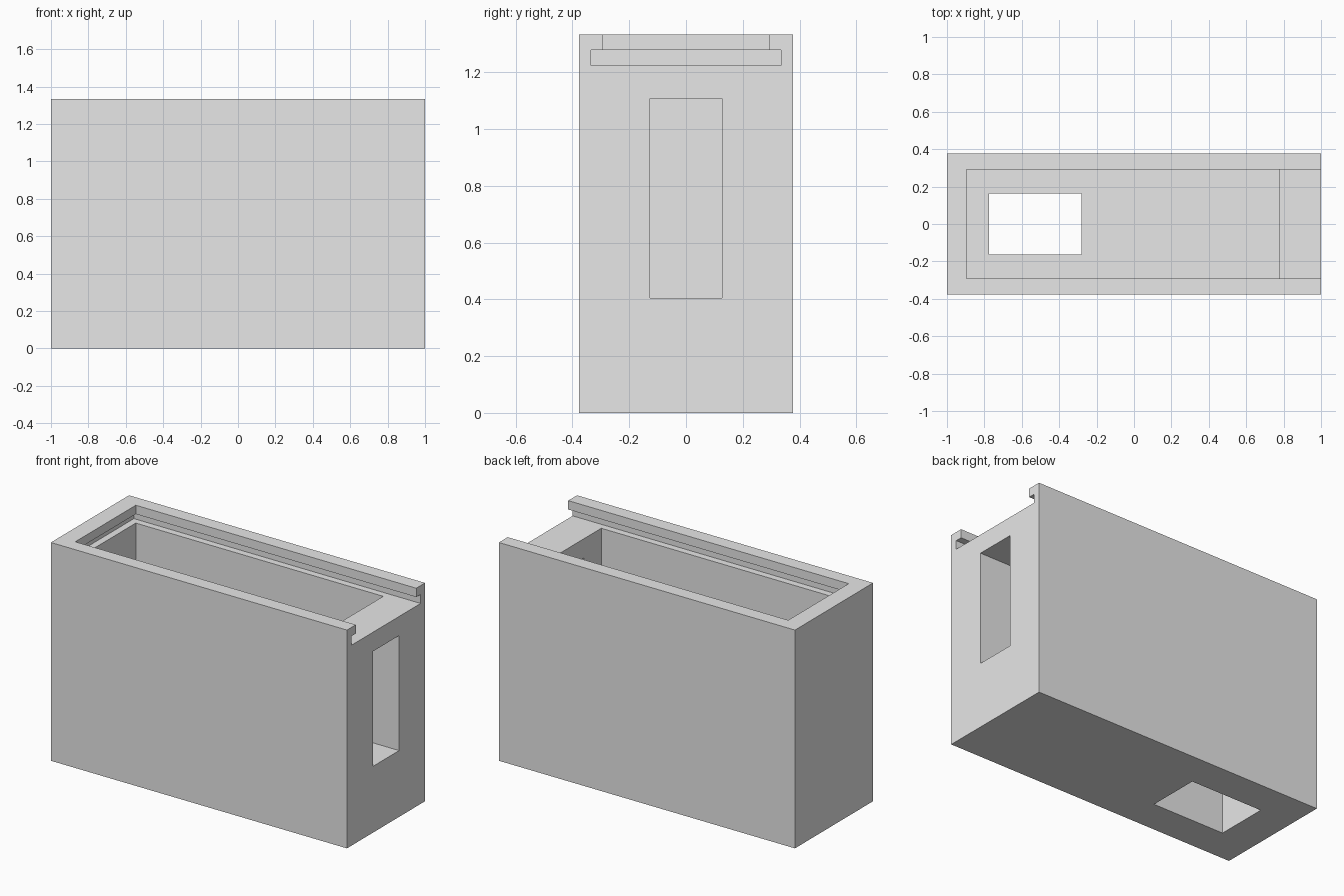
import bpy

default = bpy.data.objects.get("Cube")
if default:
    bpy.data.objects.remove(default, do_unlink=True)


def box(name, x, y, z):
    """Axis-aligned box, symmetric in y, from ranges in x and z and a half width."""
    bpy.ops.mesh.primitive_cube_add(size=1)
    ob = bpy.context.object
    ob.name = name
    for v in ob.data.vertices:
        v.co = (x[v.co.x > 0], y if v.co.y > 0 else -y, z[v.co.z > 0])
    return ob


grey = bpy.data.materials.new("plain_grey")
grey.use_nodes = True
colour = (0.8, 0.8, 0.8, 1)
grey.diffuse_color = colour
grey.node_tree.nodes["Principled BSDF"].inputs["Base Color"].default_value = colour

# Solid block
body = box("box_body", (-1, 1), 0.377, (0, 1.333))
body.data.materials.append(grey)

# Lid groove with undercut, open at one end; cavity; end window; floor opening
cutters = [
    box("lid_groove_cutter", (-0.937, 1.1), 0.334, (1.224, 1.279)),
    box("lid_slot_cutter", (-0.895, 1.1), 0.292, (1.25, 1.45)),
    box("cavity_cutter", (-0.895, 0.777), 0.292, (0.285, 1.25)),
    box("window_cutter", (0.7, 1.1), 0.126, (0.405, 1.107)),
    box("floor_opening_cutter", (-0.775, -0.282), 0.164, (-0.1, 0.35)),
]
bpy.ops.object.select_all(action='DESELECT')
bpy.context.view_layer.objects.active = body
body.select_set(True)
for cutter in cutters:
    cutter.hide_render = True
    mod = body.modifiers.new(cutter.name, 'BOOLEAN')
    mod.operation = 'DIFFERENCE'
    mod.solver = 'EXACT'
    mod.object = cutter
    bpy.ops.object.modifier_apply(modifier=mod.name)
    bpy.data.objects.remove(cutter, do_unlink=True)
